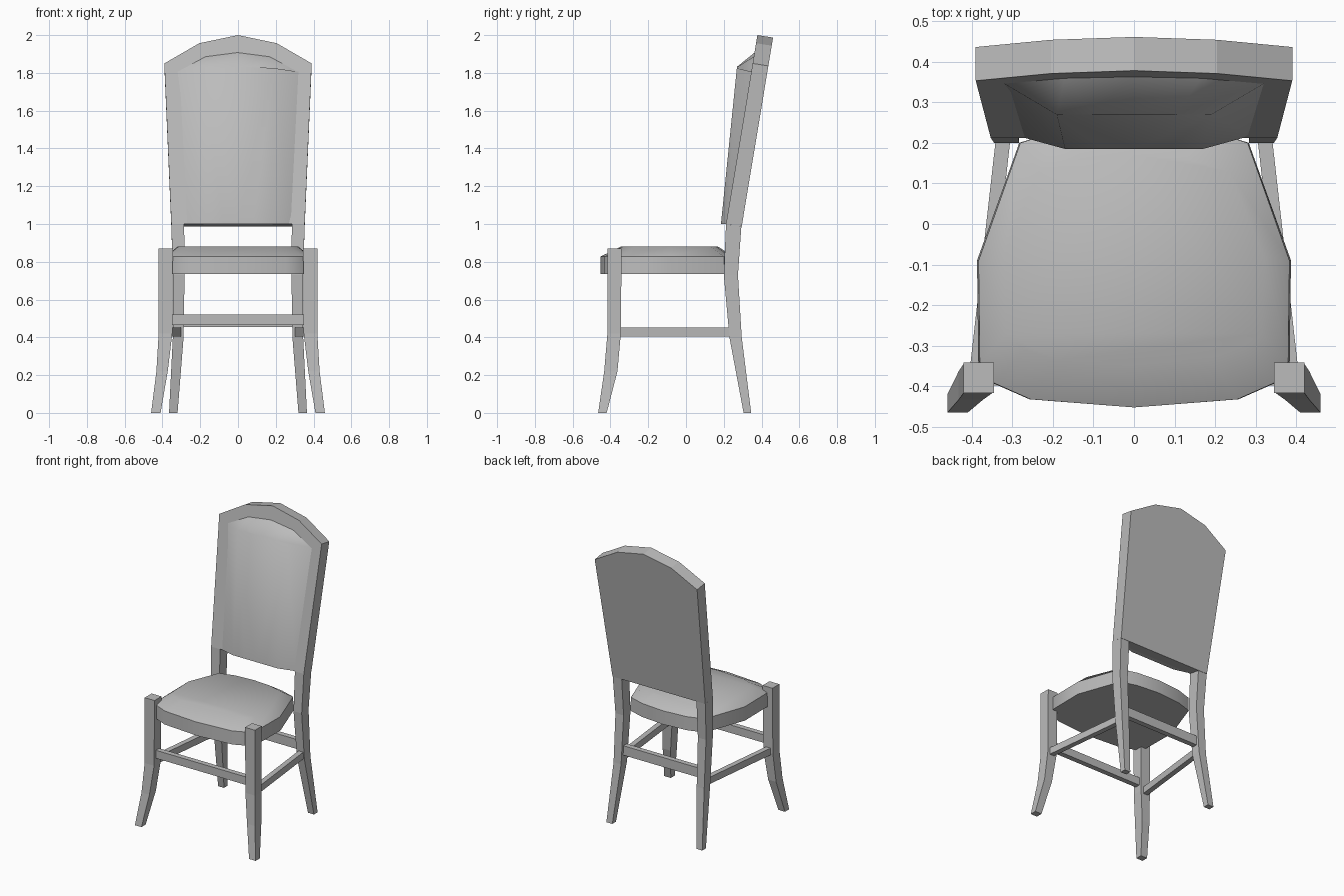
import bpy
import bmesh
import math

cube = bpy.data.objects.get("Cube")
if cube:
    bpy.data.objects.remove(cube, do_unlink=True)

grey = bpy.data.materials.new("plain grey")
grey.use_nodes = True
COLOUR = (0.5, 0.5, 0.5, 1)
grey.diffuse_color = COLOUR
grey.node_tree.nodes["Principled BSDF"].inputs["Base Color"].default_value = COLOUR


def loft(name, rings, smooth_angle=None):
    """Join matching rings of points into a closed solid."""
    bm = bmesh.new()
    loops = [[bm.verts.new(p) for p in ring] for ring in rings]
    n = len(loops[0])
    for a, b in zip(loops, loops[1:]):
        for i in range(n):
            j = (i + 1) % n
            bm.faces.new((a[i], a[j], b[j], b[i]))
    bm.faces.new(loops[0][::-1])
    bm.faces.new(loops[-1])
    bmesh.ops.recalc_face_normals(bm, faces=bm.faces)
    mesh = bpy.data.meshes.new(name)
    bm.to_mesh(mesh)
    bm.free()
    mesh.materials.append(grey)
    obj = bpy.data.objects.new(name, mesh)
    bpy.context.collection.objects.link(obj)
    if smooth_angle:
        bpy.ops.object.select_all(action='DESELECT')
        obj.select_set(True)
        bpy.context.view_layer.objects.active = obj
        bpy.ops.object.shade_smooth_by_angle(angle=math.radians(smooth_angle))
    return obj


def leg(name, side, stations, tilt=0):
    """Square leg through (z, x inner, x outer, y front, y back) stations."""
    rings = []
    for k, (z, x0, x1, y0, y1) in enumerate(stations):
        drop = tilt if k == len(stations) - 1 else 0
        rings.append([(side * x0, y0, z), (side * x1, y0, z),
                      (side * x1, y1, z - drop), (side * x0, y1, z - drop)])
    loft(name, rings)


def rail(name, start, end, half, z0, z1, axis):
    """Straight stretcher, its half thickness measured along x or y."""
    rings = []
    for x, y in (start, end):
        dx, dy = (half, 0) if axis == 'x' else (0, half)
        rings.append([(x - dx, y - dy, z0), (x + dx, y + dy, z0),
                      (x + dx, y + dy, z1), (x - dx, y - dy, z1)])
    loft(name, rings)


def mirrored(half):
    """Complete a half outline that starts and ends on the centre line."""
    return half + [(-x, *rest) for x, *rest in half[-2:0:-1]]


# Legs and side stretchers
FRONT = [(0, .41, .46, -.465, -.42), (.22, .372, .432, -.433, -.363),
         (.42, .348, .42, -.416, -.345), (.87, .345, .42, -.416, -.341)]
BACK = [(0, .32, .365, .305, .345), (.4, .288, .345, .23, .295),
        (.73, .283, .345, .2, .275), (1, .285, .353, .212, .293)]
for label, s in (("left", 1), ("right", -1)):
    leg("front_leg_" + label, s, FRONT)
    leg("back_leg_" + label, s, BACK, tilt=.013)
    rail("side_stretcher_" + label, (s * .388, -.37), (s * .318, .25),
         .018, .405, .452, 'x')

# Cross stretchers
rail("front_stretcher", (-.37, -.38), (.37, -.38), .018, .465, .52, 'y')
rail("back_stretcher", (-.32, .255), (.32, .255), .018, .455, .52, 'y')

# Seat with a crowned top
rim = mirrored([(0, -.452), (.255, -.432), (.345, -.392), (.38, -.34),
                (.383, -.09), (.28, .2), (.17, .235), (0, .25)])
crown = mirrored([(0, -.345), (.19, -.335), (.27, -.31), (.315, -.27),
                  (.32, -.08), (.235, .13), (.13, .16), (0, .17)])
loft("seat", [[(x * 1.01, y, .735) for x, y in rim],
              [(x, y, .828) for x, y in rim],
              [(x, y, .88) for x, y in crown]], 40)

# Tilted backrest panel with an arched top
arch = mirrored([(0, 1), (.353, 1), (.39, 1.85), (.205, 1.957), (0, 2)])


def back_y(z):
    return .212 + .166 * (z - 1)


loft("backrest_panel", [[(x, back_y(z), z) for x, z in arch],
                        [(x, back_y(z) + .083, z - .013) for x, z in arch]])

# Padded cushion on the front of the backrest
base = mirrored([(0, 1), (.17, 1), (.287, 1), (.328, 1.805), (.17, 1.89), (0, 1.912)])
pad = mirrored([(0, 1), (.08, 1), (.17, 1), (.19, 1.825), (.1, 1.83), (0, 1.832)])
loft("backrest_cushion",
     [[(x, back_y(z) + .005, z) for x, z in base],
      [(x, .185 + .102 * (z - 1), z) for x, z in pad]], 50)
